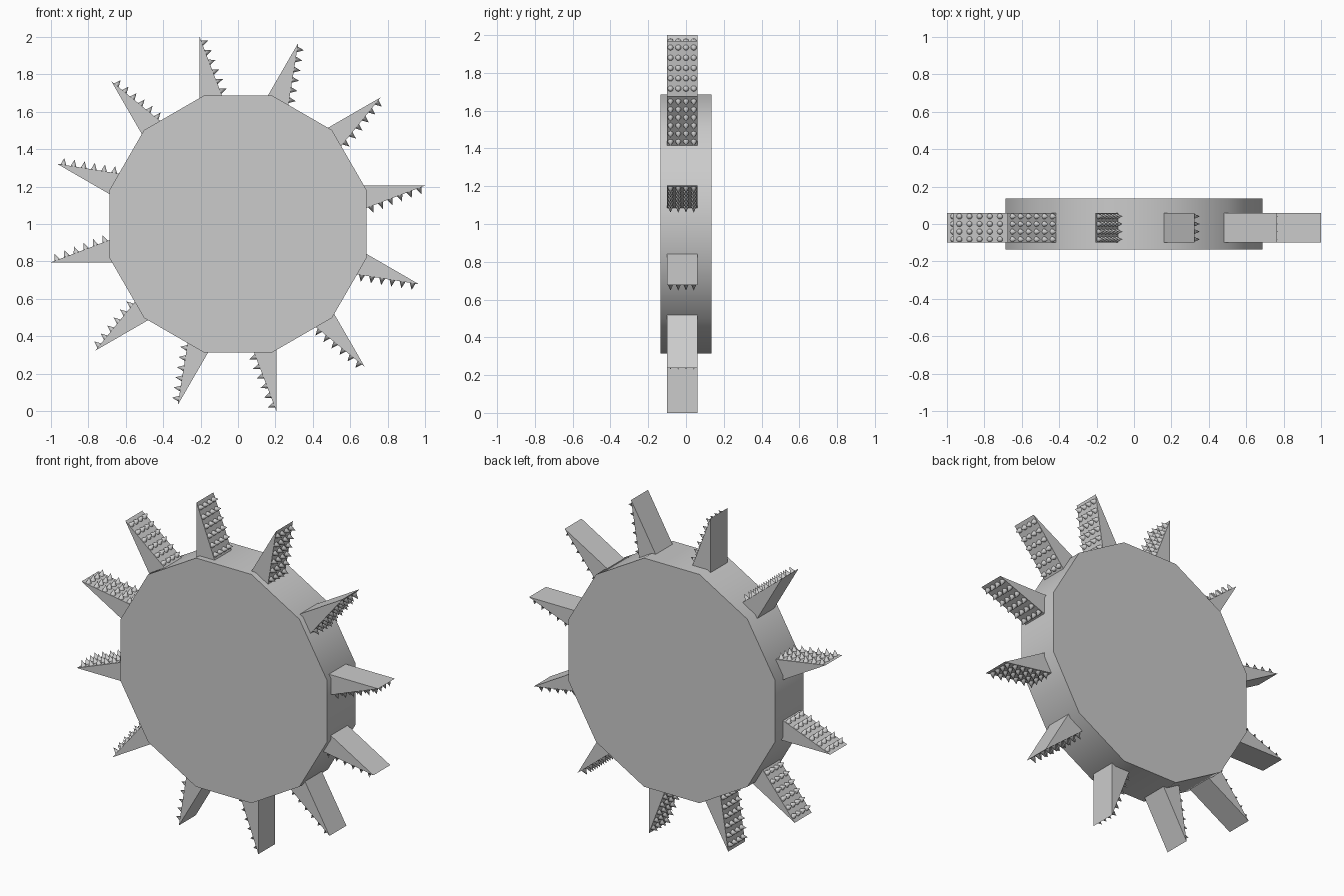
import bpy, bmesh, math
from mathutils import Matrix, Vector

if "Cube" in bpy.data.objects:
    bpy.data.objects.remove(bpy.data.objects["Cube"])

SIDES = 12
CENTRE = Vector((0, 0, 1))
APOTHEM, HALF_DEPTH = 0.686, 0.135
Y0, Y1 = -0.10, 0.06                      # tooth depth range
TIP = Vector((1.0, 0, 0.205))             # tooth profile relative to the wheel centre
HEEL = Vector((0.672, 0, 0.205))
TOE = Vector((0.672, 0, 0.080))


def finish(bm, name):
    bmesh.ops.recalc_face_normals(bm, faces=bm.faces)
    mesh = bpy.data.meshes.new(name)
    bm.to_mesh(mesh)
    bm.free()
    return mesh


def add(mesh, name, matrix):
    ob = bpy.data.objects.new(name, mesh)
    bpy.context.collection.objects.link(ob)
    ob.matrix_world = matrix
    return ob


def smooth(ob):
    bpy.ops.object.select_all(action='DESELECT')
    ob.select_set(True)
    bpy.context.view_layer.objects.active = ob
    bpy.ops.object.shade_smooth_by_angle(angle=math.radians(40))


def prism(profile, y0, y1):
    bm = bmesh.new()
    face = bm.faces.new([bm.verts.new((p[0], y0, p[2])) for p in profile])
    ext = bmesh.ops.extrude_face_region(bm, geom=[face], use_keep_orig=True)
    moved = [v for v in ext["geom"] if isinstance(v, bmesh.types.BMVert)]
    bmesh.ops.translate(bm, verts=moved, vec=(0, y1 - y0, 0))
    return bm


# Twelve-sided wheel
radius = APOTHEM / math.cos(math.pi / SIDES)
rim = []
for i in range(SIDES):
    a = (i + 0.5) * 2 * math.pi / SIDES
    rim.append((radius * math.cos(a), 0, radius * math.sin(a)))
wheel = add(finish(prism(rim, -HALF_DEPTH, HALF_DEPTH), "wheel"), "wheel",
            Matrix.Translation(CENTRE))
smooth(wheel)

# Wedge-shaped tooth
tooth_mesh = finish(prism([TIP, HEEL, TOE], Y0, Y1), "tooth")

# Grid of cones standing on the sloping face of a tooth
slope = (TOE - TIP).normalized()
normal = Vector((-slope.z, 0, slope.x))
upright = normal.to_track_quat('Z', 'Y').to_matrix().to_4x4()
SUNK, TALL = 0.003, 0.036
bm = bmesh.new()
for row in range(6):
    for col in range(4):
        foot = TIP + slope * (0.035 + 0.055 * row)
        foot.y = -0.082 + 0.041 * col
        pos = foot + normal * (TALL - SUNK) / 2
        bmesh.ops.create_cone(bm, cap_ends=True, segments=12, radius1=0.0165,
                              radius2=0, depth=TALL + SUNK,
                              matrix=Matrix.Translation(pos) @ upright)
spike_mesh = finish(bm, "tooth_spikes")

# Repeat tooth and spikes round the rim
for i in range(SIDES):
    turn = Matrix.Translation(CENTRE) @ Matrix.Rotation(-i * 2 * math.pi / SIDES, 4, 'Y')
    add(tooth_mesh, f"tooth_{i + 1}", turn)
    spikes = add(spike_mesh, f"tooth_spikes_{i + 1}", turn)
    if i == 0:
        first_spikes = spikes
smooth(first_spikes)
